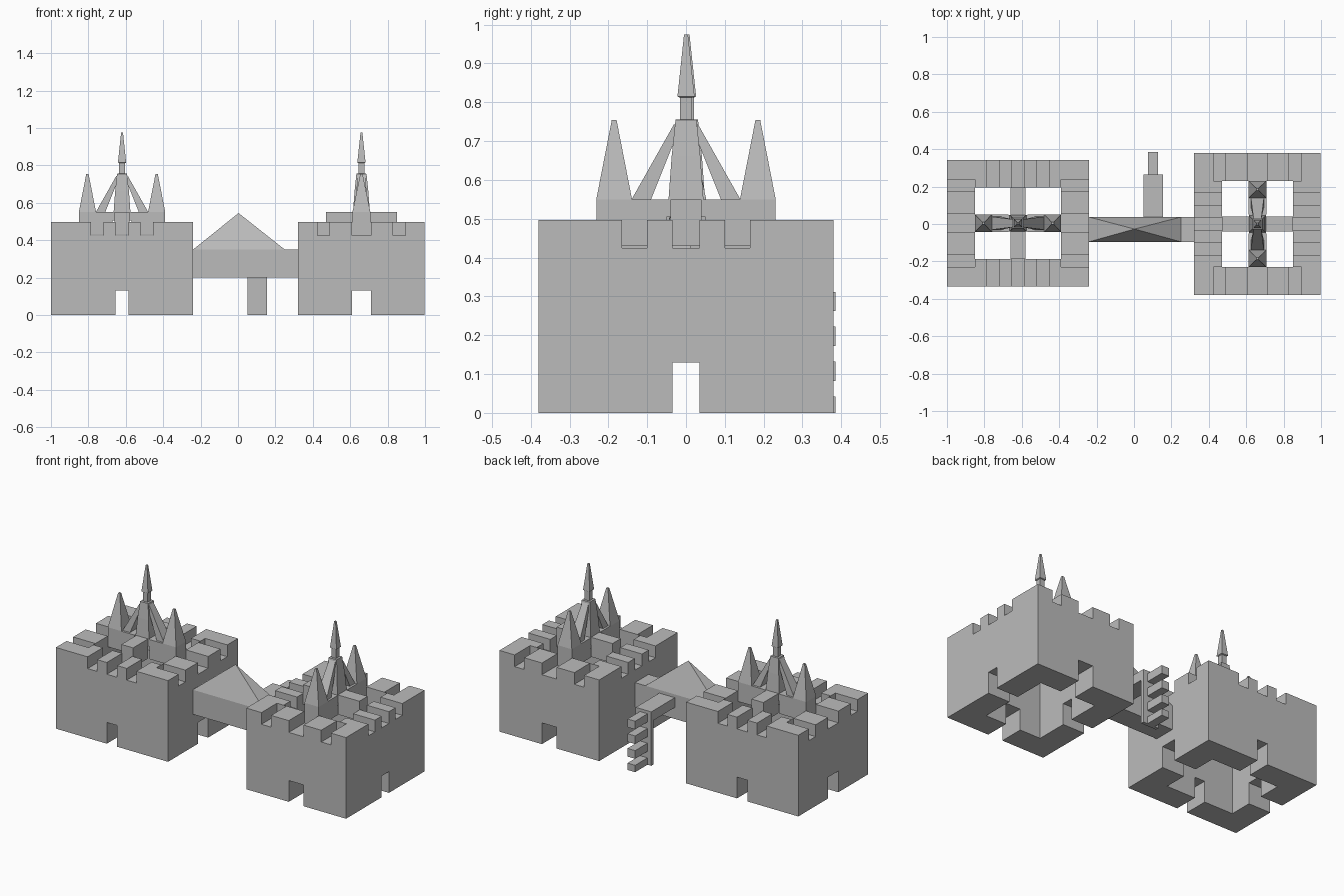
import bpy, bmesh, math
from mathutils import Matrix

if "Cube" in bpy.data.objects:
    bpy.data.objects.remove(bpy.data.objects["Cube"])

stone = bpy.data.materials.new("grey_stone")
stone.diffuse_color = (0.5, 0.5, 0.5, 1)
stone.use_nodes = True
stone.node_tree.nodes["Principled BSDF"].inputs["Base Color"].default_value = stone.diffuse_color


def finish(bm, name):
    bmesh.ops.recalc_face_normals(bm, faces=bm.faces)
    me = bpy.data.meshes.new(name)
    bm.to_mesh(me)
    bm.free()
    me.materials.append(stone)
    ob = bpy.data.objects.new(name, me)
    bpy.context.collection.objects.link(ob)
    return ob


def add_box(bm, x0, x1, y0, y1, z0, z1):
    m = Matrix.Translation(((x0 + x1) / 2, (y0 + y1) / 2, (z0 + z1) / 2)) @ \
        Matrix.Diagonal((abs(x1 - x0), abs(y1 - y0), abs(z1 - z0), 1))
    bmesh.ops.create_cube(bm, size=1, matrix=m)


def box(name, *dims):
    bm = bmesh.new()
    add_box(bm, *dims)
    return finish(bm, name)


def add_tower(bm, cx, cy, rings):
    # stack of rectangular rings (half x, half y, z), capped at both ends
    loops = [[bm.verts.new((cx + sx * hx, cy + sy * hy, z))
              for sx, sy in ((-1, -1), (1, -1), (1, 1), (-1, 1))] for hx, hy, z in rings]
    bm.faces.new(loops[0][::-1])
    bm.faces.new(loops[-1])
    for a, b in zip(loops, loops[1:]):
        for i in range(4):
            j = (i + 1) % 4
            bm.faces.new((a[i], a[j], b[j], b[i]))


def add_buttress(bm, s):
    # sloping brace from a side spire to the central tower
    prof = ((0.140, 0.55), (0.090, 0.55), (0.030, 0.70), (0.030, 0.745))
    sides = [[bm.verts.new((s * x, y * (1.0 if x > 0.05 else 0.6), z)) for x, z in prof]
             for y in (-0.035, 0.035)]
    bm.faces.new(sides[0])
    bm.faces.new(sides[1][::-1])
    for i in range(4):
        j = (i + 1) % 4
        bm.faces.new((sides[0][i], sides[0][j], sides[1][j], sides[1][i]))


# ---- curtain walls: block with courtyard, gates and battlement notches cut out
L, W = 0.38, 0.338
wall = box("left_castle_walls", -L, L, -W, W, 0, 0.497)
cuts = [(-0.23, 0.23, -0.19, 0.19, -1, 1),
        (-0.035, 0.035, -1, 1, -0.1, 0.13),
        (-1, 1, -0.05, 0.05, -0.1, 0.13)]
for a0, a1 in ((-0.165, -0.10), (-0.035, 0.035), (0.10, 0.165)):
    cuts.append((a0, a1, -1, 1, 0.425, 1))
for s in (-1, 1):
    for b0, b1 in ((-0.235, -0.17), (-0.05, 0.05), (0.17, 0.235)):
        cuts.append((*sorted((s * 0.23, s)), b0, b1, 0.425, 1))
bpy.context.view_layer.objects.active = wall
for c in cuts:
    cutter = box("cutter", *c)
    cutter.hide_render = True
    mod = wall.modifiers.new("cut", 'BOOLEAN')
    mod.operation, mod.solver, mod.object = 'DIFFERENCE', 'EXACT', cutter
    bpy.ops.object.modifier_apply(modifier=mod.name)
    bpy.data.objects.remove(cutter)

# ---- cross beams over the courtyard
bm = bmesh.new()
add_box(bm, -0.05, 0.05, -0.045, 0.045, 0.505, 0.55)
for s in (-1, 1):
    add_box(bm, s * 0.05, s * 0.23, -0.048, 0.048, 0.43, 0.55)
    add_box(bm, -0.04, 0.04, s * 0.045, s * 0.19, 0.43, 0.55)
beams = finish(bm, "left_castle_beams")

# ---- side spires, buttresses and central tower
bm = bmesh.new()
for s in (-1, 1):
    add_tower(bm, s * 0.185, 0, ((0.046, 0.048, 0.55), (0.006, 0.006, 0.755)))
    add_buttress(bm, s)
add_tower(bm, 0, 0, ((0.045, 0.045, 0.55), (0.037, 0.037, 0.66), (0.027, 0.027, 0.755),
                     (0.016, 0.016, 0.756), (0.016, 0.016, 0.812), (0.022, 0.022, 0.815),
                     (0.005, 0.005, 0.975)))
spires = finish(bm, "left_castle_spires")

# ---- place left castle; right castle is the same one turned a quarter
for ob in (wall, beams, spires):
    twin = bpy.data.objects.new(ob.name.replace("left", "right"), ob.data)
    bpy.context.collection.objects.link(twin)
    twin.location = (0.66, 0, 0)
    twin.rotation_euler = (0, 0, math.pi / 2)
    ob.location = (-0.62, 0.004, 0)

# ---- covered bridge with pyramid roof
box("bridge", -0.24, 0.32, -0.095, 0.037, 0.2, 0.35)
bm = bmesh.new()
base = [bm.verts.new(p) for p in ((-0.24, -0.095, 0.35), (0.25, -0.095, 0.35),
                                  (0.25, 0.037, 0.35), (-0.24, 0.037, 0.35))]
tip = bm.verts.new((0.003, -0.027, 0.545))
bm.faces.new(base[::-1])
for i in range(4):
    bm.faces.new((base[i], base[(i + 1) % 4], tip))
finish(bm, "bridge_roof")

# ---- landing behind the bridge with post and climbing steps
box("landing", 0.05, 0.155, 0.037, 0.265, 0.27, 0.33)
box("step_post", 0.05, 0.155, 0.245, 0.265, 0, 0.27)
bm = bmesh.new()
for i in range(4):
    z = max(0, 0.09 * i - 0.008)
    add_box(bm, 0.075, 0.127, 0.265, 0.385, z, 0.09 * i + 0.042)
finish(bm, "steps")
